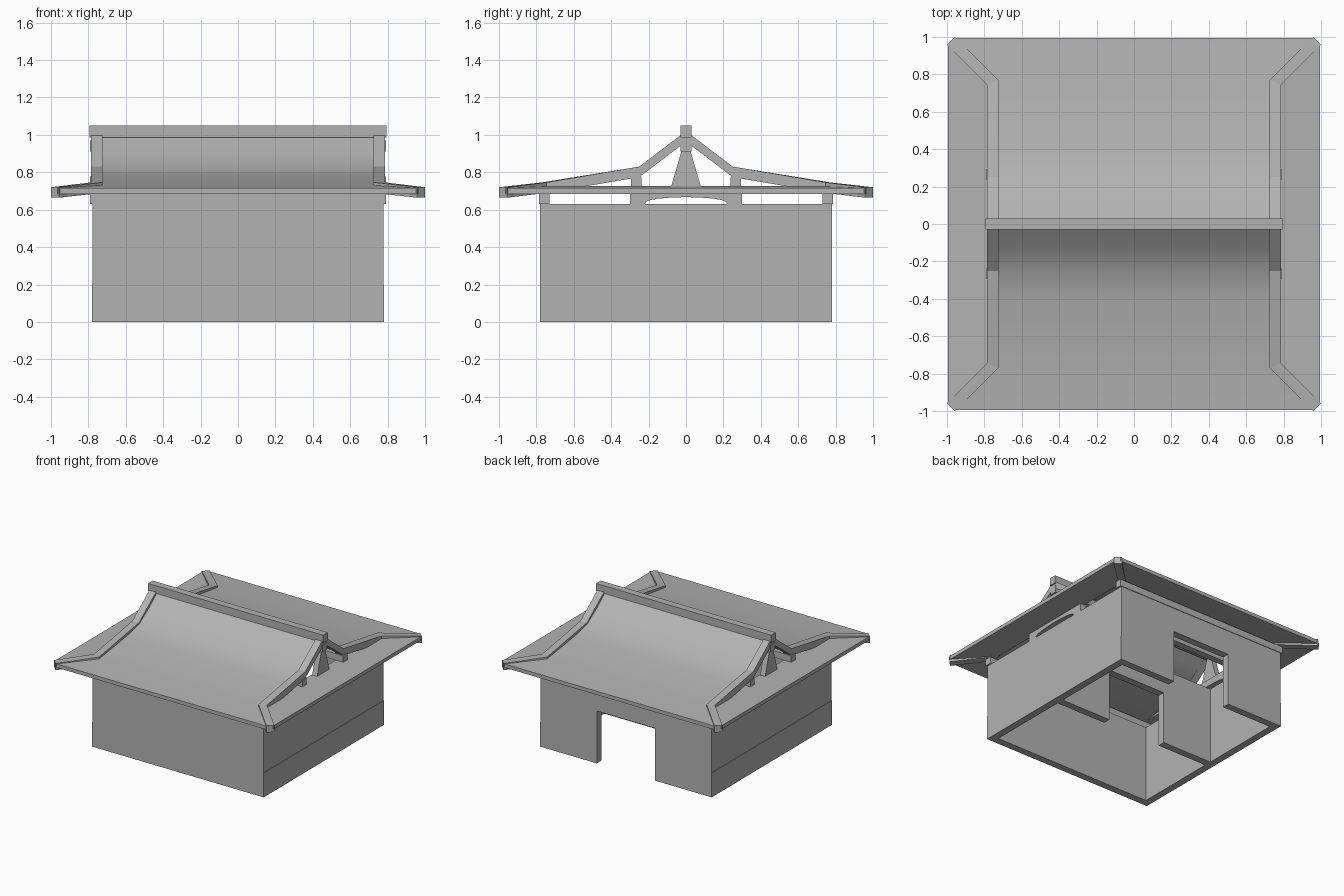
import bpy, bmesh, math
from mathutils import Vector

old = bpy.data.objects.get("Cube")
if old:
    bpy.data.objects.remove(old, do_unlink=True)

# Single plain material
gray = bpy.data.materials.new("plain_gray")
gray.use_nodes = True
COLOUR = (0.45, 0.45, 0.45, 1)
gray.diffuse_color = COLOUR
gray.node_tree.nodes["Principled BSDF"].inputs["Base Color"].default_value = COLOUR


def finish(name, bm, smooth=False):
    bmesh.ops.recalc_face_normals(bm, faces=bm.faces)
    mesh = bpy.data.meshes.new(name)
    bm.to_mesh(mesh)
    bm.free()
    mesh.materials.append(gray)
    obj = bpy.data.objects.new(name, mesh)
    bpy.context.collection.objects.link(obj)
    if smooth:
        bpy.ops.object.select_all(action='DESELECT')
        obj.select_set(True)
        bpy.context.view_layer.objects.active = obj
        bpy.ops.object.shade_smooth_by_angle(angle=math.radians(30))
    return obj


def prism(name, outline, axis, start, end):
    """Extrude a vertical outline (across, z) along x or y."""
    bm = bmesh.new()

    def place(p, d):
        return (d, p[0], p[1]) if axis == "x" else (p[0], d, p[1])
    face = bm.faces.new([bm.verts.new(place(p, start)) for p in outline])
    out = bmesh.ops.extrude_face_region(bm, geom=[face])
    move = Vector((end - start, 0, 0) if axis == "x" else (0, end - start, 0))
    bmesh.ops.translate(bm, vec=move, verts=[g for g in out["geom"] if isinstance(g, bmesh.types.BMVert)])
    return finish(name, bm)


def box(name, x, y, z):
    outline = [(x[0], z[0]), (x[1], z[0]), (x[1], z[1]), (x[0], z[1])]
    return prism(name, outline, "y", *y)


def loft(name, sections, smooth=False):
    """Join closed four-point sections into a capped solid."""
    bm = bmesh.new()
    rings = [[bm.verts.new(p) for p in s] for s in sections]
    for a, b in zip(rings, rings[1:]):
        for i in range(4):
            j = (i + 1) % 4
            bm.faces.new((a[i], a[j], b[j], b[i]))
    bm.faces.new(rings[0])
    bm.faces.new(rings[-1])
    return finish(name, bm, smooth)


HALF, WALL, TOP = 0.78, 0.06, 0.63
SIDES = ((1, "left"), (-1, "right"))
ENDS = ((-1, "front"), (1, "back"))
inner = HALF - WALL


# Walls: solid front, doorways in the back wall and the middle partition
def door_wall(name, half, y0, y1):
    d, h = 0.265, 0.43
    outline = [(-half, 0), (-d, 0), (-d, h), (d, h), (d, 0), (half, 0), (half, TOP), (-half, TOP)]
    prism(name, outline, "y", y0, y1)


box("front_wall", (-inner, inner), (-HALF, -inner), (0, TOP))
door_wall("back_wall", inner, inner, HALF)
door_wall("middle_partition", inner, -0.03, 0.03)
for s, side in SIDES:
    box(side + "_wall_base", sorted((s * inner, s * HALF)), (-HALF, HALF), (0, 0.2))
    for e, end in ENDS:
        box(f"{side}_{end}_wall_panel", sorted((s * inner, s * (HALF - 0.003))),
            sorted((0, e * HALF)), (0.2, TOP))

# Long beams carrying the roof
for e, end in ENDS:
    box(end + "_wall_plate", (-0.79, 0.79), sorted((e * 0.73, e * 0.785)), (TOP, 0.685))
    box(end + "_purlin", (-0.79, 0.79), sorted((e * 0.238, e * 0.293)), (0.722, 0.777))
box("ridge_purlin", (-0.79, 0.79), (-0.03, 0.03), (0.91, 0.97))
box("ridge_cap", (-0.795, 0.795), (-0.03, 0.03), (0.987, 1.05))

# Gable frames: arched tie beam and tapered king post
arch = [(0.22 * math.cos(a), TOP + 0.037 * math.sin(a) ** 0.8)
        for a in [math.pi * i / 12 for i in range(1, 12)]]
arch = [(0.22, TOP)] + arch + [(-0.22, TOP)]
tie = [(0.3, 0.722), (0.3, TOP)] + arch + [(-0.3, TOP), (-0.3, 0.722)]
post = [(-0.08, 0.722), (0.08, 0.722), (0.025, 0.91), (-0.025, 0.91)]
for s, side in SIDES:
    prism(side + "_arched_tie_beam", tie, "x", s * 0.72, s * 0.775)
    prism(side + "_king_post", post, "x", s * 0.73, s * 0.775)

# Main roof: curved slab that widens toward the eaves
THICK = 0.03
slope = [(0, 1.0, 0.755), (0.12, 0.902, 0.755), (0.25, 0.816, 0.755),
         (0.4, 0.782, 0.755), (0.755, 0.732, 0.755), (0.995, 0.715, 0.965)]
for e, end in ENDS:
    loft(end + "_roof_slope", [[(-w, e * y, z), (w, e * y, z), (w, e * y, z - THICK), (-w, e * y, z - THICK)]
                               for y, z, w in slope], smooth=True)

# Side skirts below the gables
for s, side in SIDES:
    loft(side + "_roof_skirt", [[(s * x, -w, z), (s * x, w, z), (s * x, w, z - THICK), (s * x, -w, z - THICK)]
                                for x, w, z in ((0.735, 0.735, 0.726), (0.995, 0.965, 0.715))])

# Gable edge boards that bend outward into the corner hips
R, M = 0.03, 0.03 * math.tan(math.pi / 8)
T = R / math.sqrt(2)
path = [(0.755, 0, 1.02, R, 0), (0.755, 0.25, 0.83, R, 0),
        (0.755, 0.757, 0.746, R, -M), (0.979, 0.979, 0.72, T, -T)]
for s, side in SIDES:
    for e, end in ENDS:
        rings = []
        for x, y, z, dx, dy in path:
            o, i = (s * (x + dx), e * (y + dy)), (s * (x - dx), e * (y - dy))
            rings.append([(*o, z), (*i, z), (*i, z - 0.056), (*o, z - 0.056)])
        loft(f"{side}_{end}_gable_board", rings)
